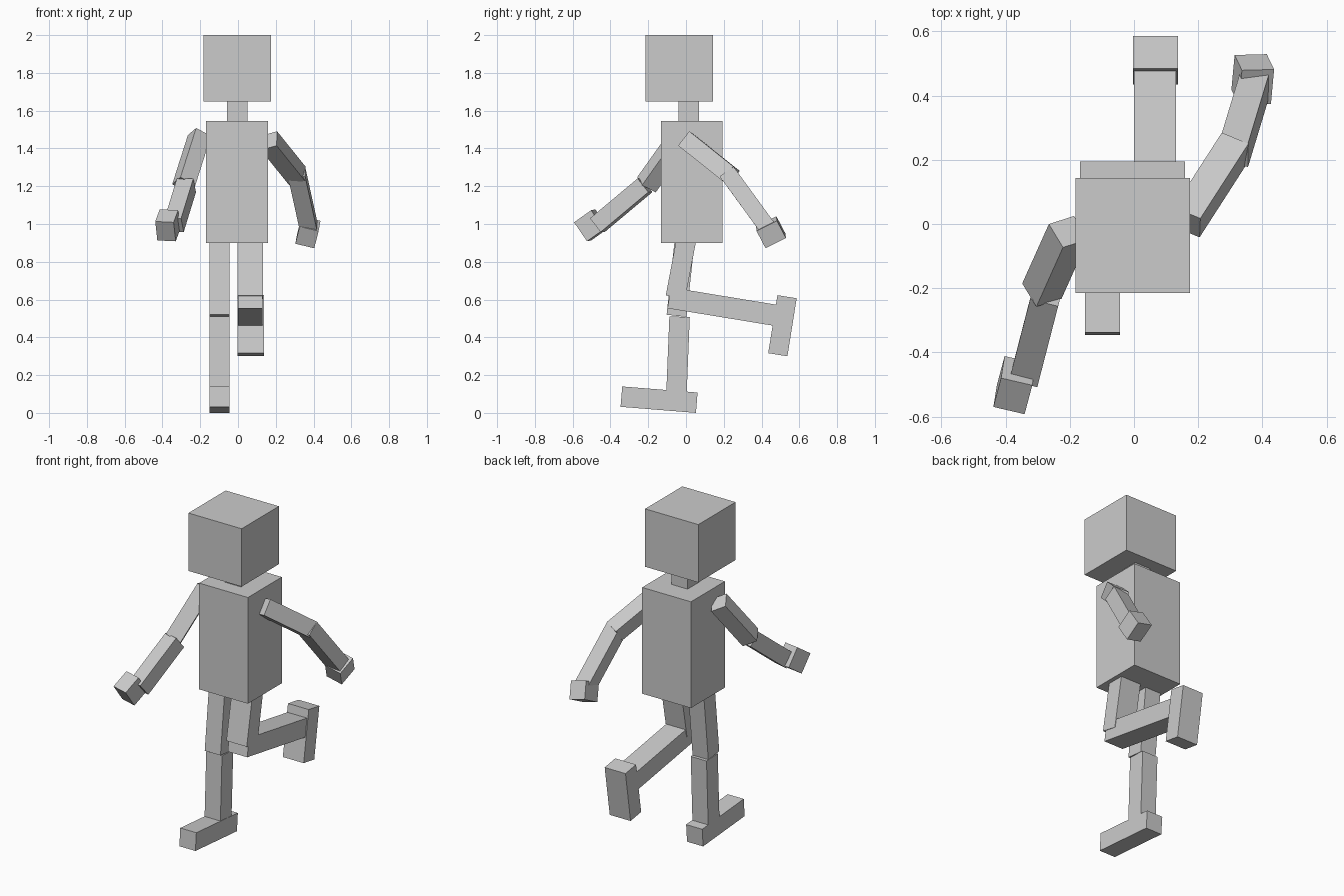
import bpy
from mathutils import Matrix, Vector

cube = bpy.data.objects.get("Cube")
if cube:
    bpy.data.objects.remove(cube, do_unlink=True)

GREY = (0.6, 0.6, 0.6, 1.0)
grey = bpy.data.materials.new("plain grey")
grey.use_nodes = True
grey.diffuse_color = GREY
grey.node_tree.nodes["Principled BSDF"].inputs["Base Color"].default_value = GREY


def block(name, start, end, width, depth, side=(1, 0, 0)):
    """Box running from start to end; width is measured along the side direction."""
    start, end = Vector(start), Vector(end)
    axis = (end - start).normalized()
    across = Vector(side)
    across = (across - axis * across.dot(axis)).normalized()
    turn = Matrix((across, axis.cross(across), axis)).transposed().to_4x4()
    size = Matrix.Diagonal((width, depth, (end - start).length, 1))
    bpy.ops.mesh.primitive_cube_add(size=1)
    obj = bpy.context.object
    obj.name = obj.data.name = name
    obj.data.transform(Matrix.Translation((start + end) / 2) @ turn @ size)
    obj.data.materials.append(grey)
    return obj


# Head, neck and torso
block("head", (-.004, -.036, 1.648), (-.004, -.036, 2), .358, .358)
block("neck", (-.005, .014, 1.52), (-.005, .014, 1.67), .108, .11)
block("torso", (-.005, .031, .9), (-.005, .031, 1.546), .328, .326)

# Right leg, standing
block("right_thigh", (-.099, -.003, .95), (-.099, -.05, .514), .106, .106)
block("right_calf", (-.099, -.034, .509), (-.099, -.051, .09), .106, .108)
block("right_foot", (-.098, .057, .054), (-.098, -.342, .086), .108, .108)

# Left leg, bent back at the knee
block("left_thigh", (.065, .008, .95), (.065, -.056, .612), .137, .104)
block("left_calf", (.065, -.089, .609), (.065, .49, .514), .131, .112)
block("left_foot", (.067, .535, .615), (.067, .486, .308), .14, .103)

# Left arm, swung back
block("left_upper_arm", (.164, .005, 1.441), (.314, .238, 1.255), .093, .096,
      side=(.89, -.37, .26))
block("left_forearm", (.311, .219, 1.272), (.376, .434, .977), .09, .09,
      side=(.98, -.1, .14))
block("left_hand", (.375, .504, .983), (.365, .396, .929), .103, .105,
      side=(.1, .01, -.02))

# Right arm, swung forward
block("right_upper_arm", (-.204, -.024, 1.468), (-.287, -.209, 1.208), .093, .093,
      side=(.84, .27, -.46))
block("right_forearm", (-.273, -.217, 1.205), (-.338, -.469, .994), .09, .093,
      side=(.97, -.24, 0))
block("right_hand", (-.36, -.457, 1.025), (-.384, -.547, .961), .1, .122,
      side=(.095, -.03, -.01))
